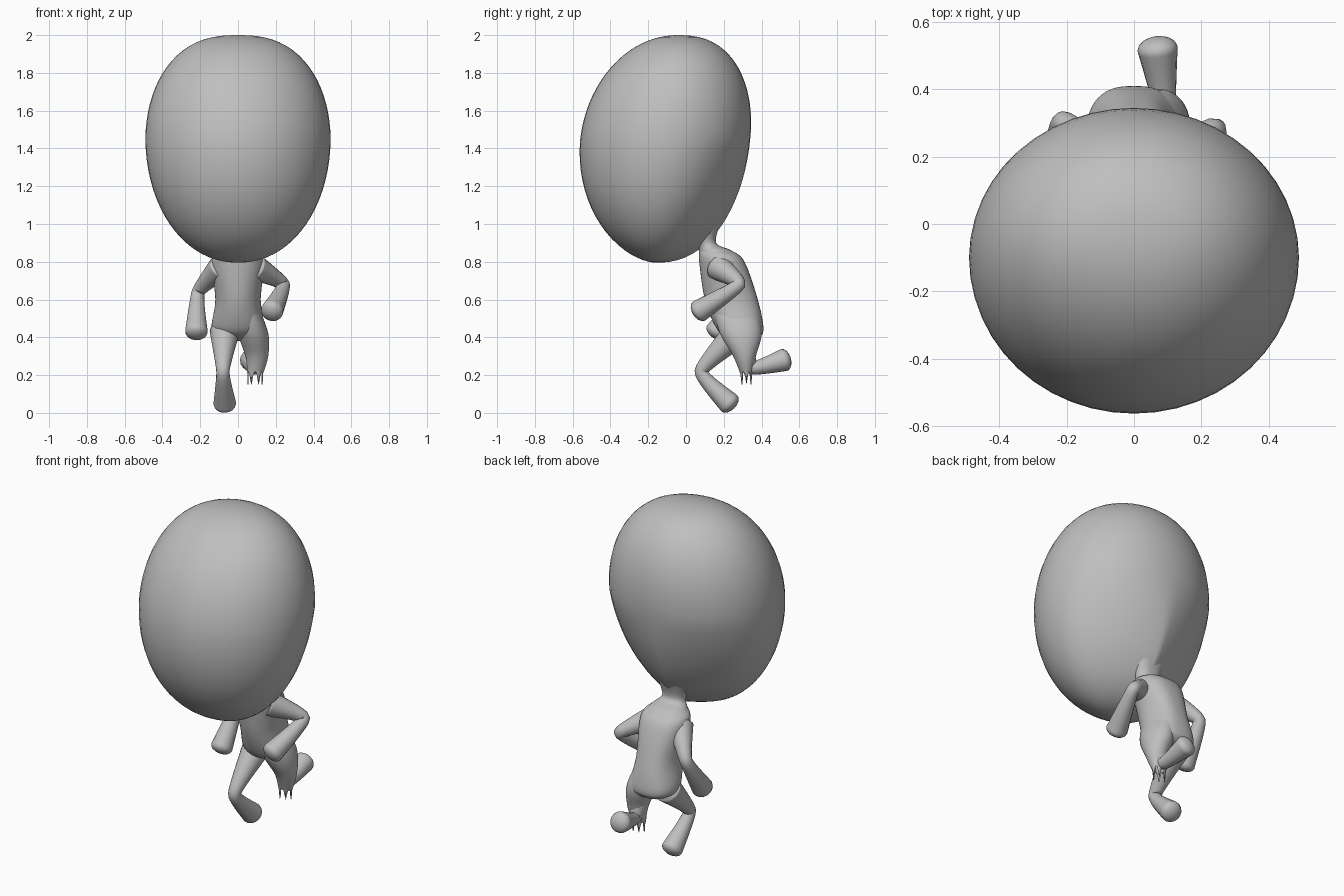
import bpy, bmesh
from math import sin, cos, pi, tau, copysign
from mathutils import Vector

cube = bpy.data.objects.get("Cube")
if cube:
    bpy.data.objects.remove(cube)

GREY = (0.52, 0.52, 0.52, 1)
material = bpy.data.materials.new("plain_grey")
material.use_nodes = True
material.diffuse_color = GREY
shader = material.node_tree.nodes["Principled BSDF"]
shader.inputs["Base Color"].default_value = GREY


def spline(controls, steps=6, roundness=0.5):
    """Pass a smooth curve through control points of any dimension."""
    controls = [Vector(point) for point in controls]
    padded = [controls[0]] + controls + [controls[-1]]
    curve = []
    for before, start, end, after in zip(padded, padded[1:], padded[2:], padded[3:]):
        leave, arrive = (end - before) * roundness, (after - start) * roundness
        for step in range(steps):
            t = step / steps
            ease = t * t * (3 - 2 * t)
            curve.append(start.lerp(end, ease)
                         + leave * t * (1 - t) ** 2 - arrive * t * t * (1 - t))
    return curve + [controls[-1]]


def loft(name, rings, closed=True):
    """Skin a list of equal rings, optionally capping both ends."""
    bm = bmesh.new()
    rows = [[bm.verts.new(point) for point in ring] for ring in rings]
    for upper, lower in zip(rows, rows[1:]):
        for i in range(len(upper)):
            bm.faces.new((upper[i - 1], upper[i], lower[i], lower[i - 1]))
    if closed:
        bm.faces.new(rows[0])
        bm.faces.new(rows[-1])
    bmesh.ops.recalc_face_normals(bm, faces=bm.faces[:])
    for face in bm.faces:
        face.smooth = True
    mesh = bpy.data.meshes.new(name)
    bm.to_mesh(mesh)
    bm.free()
    mesh.materials.append(material)
    part = bpy.data.objects.new(name, mesh)
    bpy.context.collection.objects.link(part)
    return part


def oval(z, half_width, front, back, center_x=0, center_y=None, pinch=1, sides=48):
    """Level oval from front to back; a pinch above one narrows its back half."""
    if center_y is None:
        center_y = (front + back) / 2
    points = []
    for i in range(sides):
        across, along = cos(tau * i / sides), sin(tau * i / sides)
        if along > 0:
            across = copysign(abs(across) ** pinch, across)
        reach = back - center_y if along > 0 else center_y - front
        points.append(Vector((center_x + half_width * across,
                              center_y + reach * along, z)))
    return points


def limb(name, root, bend, tip, root_radius, bend_radius=0.035, tip_radius=0.06,
         bluntness=0.6, sides=16):
    """Bent tube that narrows at the joint and ends in a blunt hand or foot."""
    curve = spline([(*root, root_radius), (*bend, bend_radius), (*tip, tip_radius)],
                   steps=10, roundness=0.25)
    centers = [point.to_3d() for point in curve]
    radii = [point[3] for point in curve]
    forward = (centers[-1] - centers[-2]).normalized()
    for angle in (pi / 8, pi / 4, pi * 3 / 8, pi * 0.48):
        centers.append(Vector(tip) + forward * tip_radius * bluntness * sin(angle))
        radii.append(tip_radius * cos(angle))
    side, rings = Vector((1, 0, 0)), []
    last = len(centers) - 1
    for i, center in enumerate(centers):
        tangent = (centers[min(i + 1, last)] - centers[max(i - 1, 0)]).normalized()
        side = (side - tangent * side.dot(tangent)).normalized()
        other = tangent.cross(side)
        rings.append([center + radii[i] * (side * cos(tau * k / sides)
                                           + other * sin(tau * k / sides))
                      for k in range(sides)])
    loft(name, rings)


# Egg-shaped head, fuller above and pinched towards the neck behind
head_rings = []
HEAD_ROWS = 36
for row in range(HEAD_ROWS + 1):
    angle = pi * (0.01 + 0.98 * row / HEAD_ROWS)
    height, spread = cos(angle), sin(angle)
    above = height > 0
    axis = 0.06 * height - 0.1
    head_rings.append(oval(
        z=1.45 + height * (0.55 if above else 0.655),
        half_width=0.49 * spread ** (0.8 if above else 0.95),
        front=axis - 0.46 * spread ** (0.95 if above else 1.2),
        back=axis + 0.44 * spread ** 0.85,
        center_y=axis,
        pinch=1 + max(0, -height)))
loft("head", head_rings)

# Neck and torso in one skin: height, half width, front, back
body = [(1, 0.1, 0.03, 0.18), (0.9, 0.07, 0.06, 0.16), (0.86, 0.1, 0.07, 0.24),
        (0.8, 0.14, 0.07, 0.31), (0.6, 0.12, 0.1, 0.38), (0.45, 0.14, 0.16, 0.41),
        (0.4, 0.1, 0.22, 0.39), (0.38, 0.03, 0.28, 0.34)]
loft("neck_and_torso", [oval(*row, pinch=0.75) for row in spline(body)])

# Torn cloth flowing from the torso around the left thigh, with a jagged hem
cloth = [(0.56, 0.06, 0.14, 0.37, 0.05), (0.42, 0.08, 0.18, 0.4, 0.08),
         (0.3, 0.06, 0.25, 0.37, 0.1), (0.2, 0.04, 0.29, 0.35, 0.09)]
cloth_rings = [oval(*row) for row in spline(cloth)]
for i, point in enumerate(cloth_rings[-1]):
    point.z += 0.04 - 0.09 * abs(i % 8 - 4) / 4
torn_cloth = loft("torn_cloth", cloth_rings, closed=False)
torn_cloth.modifiers.new("thickness", "SOLIDIFY").thickness = 0.005

# Arms with the elbows behind
limb("left_arm", root=(0.09, 0.17, 0.77), bend=(0.24, 0.28, 0.68),
     tip=(0.18, 0.07, 0.54), root_radius=0.07)
limb("right_arm", root=(-0.09, 0.18, 0.77), bend=(-0.21, 0.3, 0.64),
     tip=(-0.22, 0.16, 0.43), root_radius=0.07)

# Right leg planted with its knee forward, left leg kicked back
limb("right_leg", root=(-0.07, 0.28, 0.43), bend=(-0.08, 0.08, 0.22),
     tip=(-0.07, 0.23, 0.05), root_radius=0.08)
limb("left_leg", root=(0.08, 0.29, 0.4), bend=(0.09, 0.35, 0.24),
     tip=(0.07, 0.52, 0.28), root_radius=0.07)
